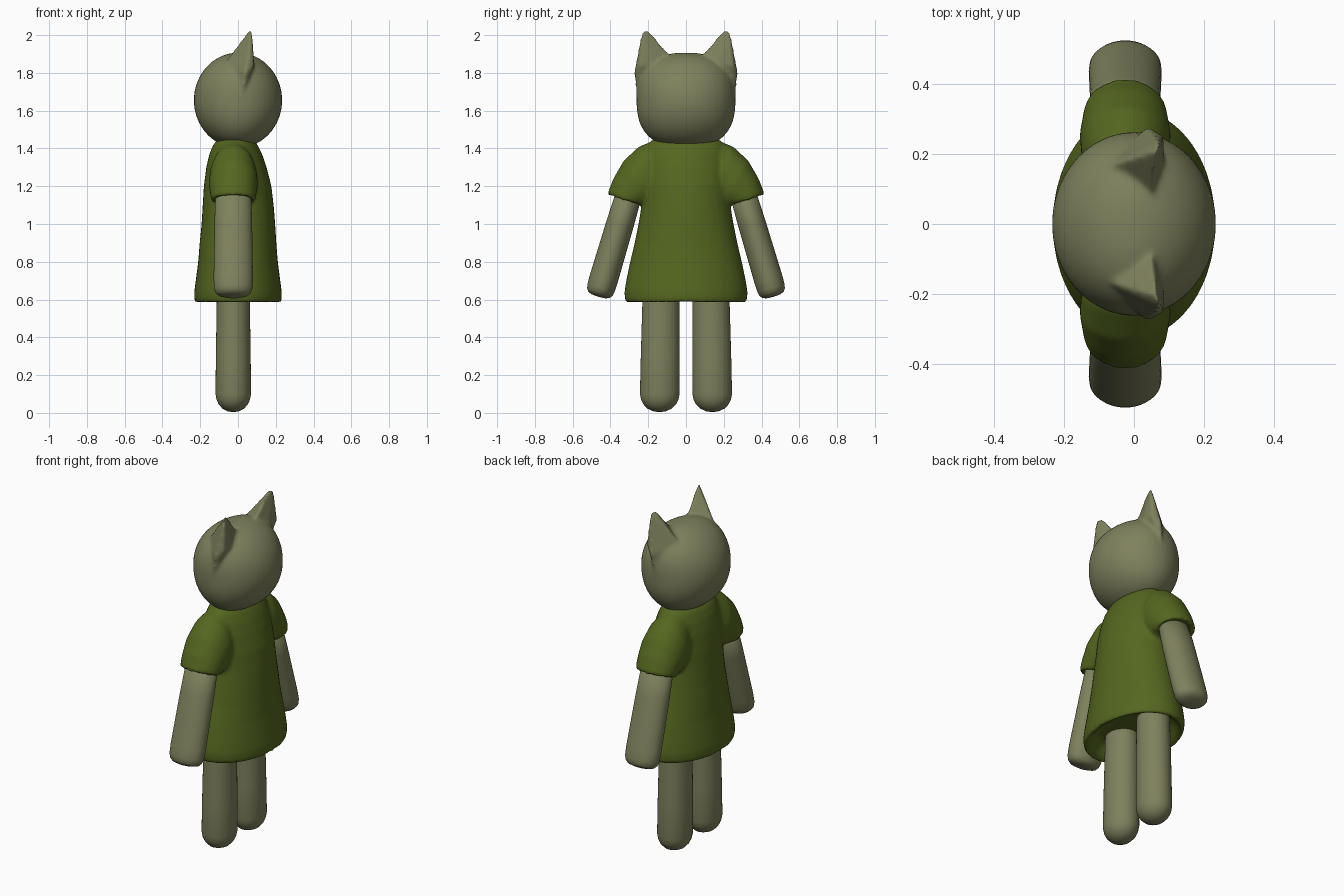
import bpy, bmesh, math
from mathutils import Vector

if "Cube" in bpy.data.objects:
    bpy.data.objects.remove(bpy.data.objects["Cube"])

def material(name, rgb):
    m = bpy.data.materials.new(name)
    m.diffuse_color = (*rgb, 1)
    m.use_nodes = True
    m.node_tree.nodes["Principled BSDF"].inputs["Base Color"].default_value = m.diffuse_color
    return m

SKIN = material("olive_skin", (0.21, 0.22, 0.11))
CLOTH = material("green_cloth", (0.09, 0.135, 0.014))

def loft(bm, sections, n=40):
    """Closed skin through elliptical sections (centre, half-axis u, half-axis v)."""
    rings = []
    for c, u, v in sections:
        c, u, v = Vector(c), Vector(u), Vector(v)
        rings.append([bm.verts.new(c + u * math.cos(a) + v * math.sin(a))
                      for a in (2 * math.pi * i / n for i in range(n))])
    faces = []
    for a, b in zip(rings, rings[1:]):
        for i in range(n):
            j = (i + 1) % n
            faces.append(bm.faces.new((a[i], a[j], b[j], b[i])))
    faces += [bm.faces.new(rings[0]), bm.faces.new(rings[-1])]
    bmesh.ops.recalc_face_normals(bm, faces=faces)

def finish(bm, name, mat, voxel=None, smooth=4):
    me = bpy.data.meshes.new(name)
    bm.to_mesh(me)
    bm.free()
    me.materials.append(mat)
    for p in me.polygons:
        p.use_smooth = True
    ob = bpy.data.objects.new(name, me)
    bpy.context.collection.objects.link(ob)
    if voxel:
        r = ob.modifiers.new("blend", 'REMESH')
        r.mode, r.voxel_size, r.use_smooth_shade = 'VOXEL', voxel, True
        s = ob.modifiers.new("soften", 'SMOOTH')
        s.factor, s.iterations = 0.5, smooth
    return ob

# Head: squarish egg with two pointed ears melted in
bm = bmesh.new()
secs = []
for i in range(1, 32):
    t = -math.cos(math.pi * i / 32)
    w = 0.262 * (1 - abs(t) ** 2.5) ** 0.4
    d = 0.234 * math.sqrt(1 - t * t)
    secs.append(((0, 0, 1.655 + 0.252 * t), (d, 0, 0), (0, w, 0)))
loft(bm, secs)
for s in (1, -1):
    pts = [(0.065, 0.208, 2.035), (0.075, 0.235, 2.015), (0.05, 0.06, 1.87),
           (0.04, 0.278, 1.80), (0.02, 0.262, 1.68), (-0.09, 0.16, 1.83),
           (0.085, 0.17, 1.84), (0.085, 0.25, 1.84)]
    vs = [bm.verts.new((x, y * s, z)) for x, y, z in pts]
    out = bmesh.ops.convex_hull(bm, input=vs)
    bmesh.ops.recalc_face_normals(bm, faces=[f for f in out["geom"] if isinstance(f, bmesh.types.BMFace)])
finish(bm, "head", SKIN, 0.01, 6)

# Shirt body: z, half width y, half depth x, centre x (starts inside the hem)
bm = bmesh.new()
body = [(0.66, 0.24, 0.16, 0), (0.60, 0.285, 0.20, 0), (0.585, 0.31, 0.222, 0), (0.59, 0.323, 0.232, 0),
        (0.64, 0.326, 0.232, 0), (0.70, 0.317, 0.224, 0), (0.80, 0.296, 0.211, 0),
        (0.90, 0.272, 0.203, 0), (1.0, 0.252, 0.195, 0.002), (1.1, 0.235, 0.188, 0.001),
        (1.2, 0.23, 0.179, -0.002), (1.3, 0.225, 0.16, -0.008), (1.37, 0.215, 0.14, -0.012),
        (1.42, 0.20, 0.117, -0.014), (1.45, 0.175, 0.09, -0.015)]
loft(bm, [((cx, 0, z), (rx, 0, 0), (0, ry, 0)) for z, ry, rx, cx in body])
# Sleeves: inner point and outer point in y-z, half depth x
sleeve = [(0.08, 1.12, 0.15, 1.45, 0.10), (0.14, 1.10, 0.25, 1.41, 0.125),
          (0.18, 1.085, 0.33, 1.335, 0.13), (0.21, 1.09, 0.385, 1.24, 0.122),
          (0.222, 1.095, 0.414, 1.165, 0.118), (0.235, 1.095, 0.407, 1.148, 0.11),
          (0.26, 1.12, 0.385, 1.16, 0.085)]
for s in (1, -1):
    loft(bm, [((-0.025, s * (a + c) / 2, (b + d) / 2), (r, 0, 0), (0, s * (c - a) / 2, (d - b) / 2))
              for a, b, c, d, r in sleeve])
finish(bm, "shirt", CLOTH, 0.012, 4)

# Arms: distance fraction from the top, section scale
arm_shape = [(0, 0.9), (0.4, 0.98), (0.85, 1.02), (0.93, 1.0), (0.965, 0.93), (0.988, 0.78), (1.0, 0.5), (1.003, 0.1)]
# Legs: z, section scale
leg_shape = [(0.005, 0.08), (0.008, 0.3), (0.022, 0.6), (0.045, 0.82), (0.07, 0.94), (0.10, 1.0),
             (0.3, 0.98), (0.60, 0.93), (0.75, 0.9)]
for s, side in ((1, "left"), (-1, "right")):
    top, end = Vector((-0.025, s * 0.275, 1.25)), Vector((-0.025, s * 0.463, 0.617))
    axis = (end - top).normalized()
    across = axis.cross(Vector((1, 0, 0))) * 0.075
    bm = bmesh.new()
    loft(bm, [(top.lerp(end, t), (0.102 * k, 0, 0), across * k) for t, k in arm_shape])
    finish(bm, side + "_arm", SKIN)
    bm = bmesh.new()
    loft(bm, [((-0.025, s * (0.14 - 0.012 * z), z), (0.094 * k, 0, 0), (0, 0.105 * k, 0))
              for z, k in leg_shape])
    finish(bm, side + "_leg", SKIN)
